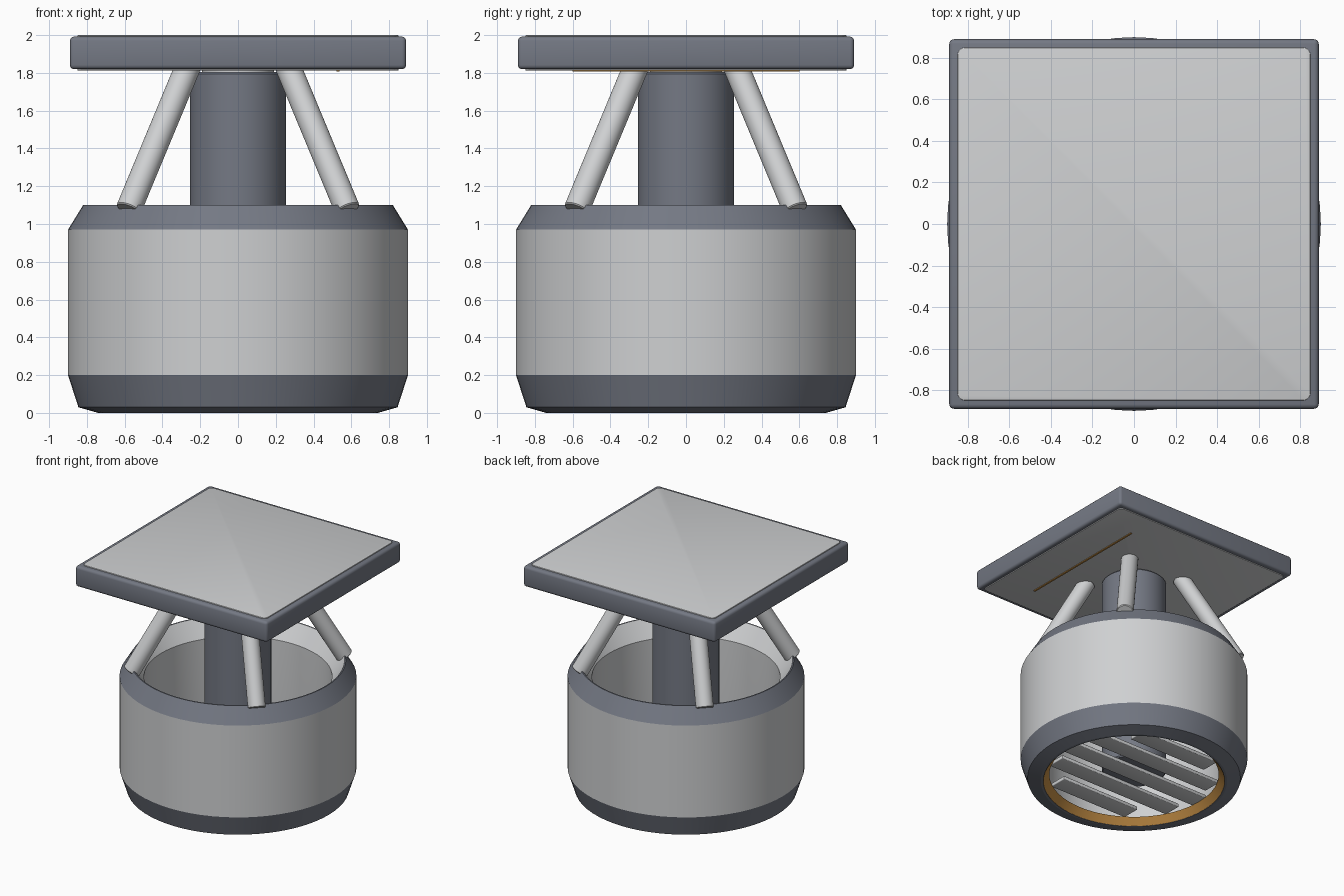
import bpy, bmesh, math
from mathutils import Vector

if "Cube" in bpy.data.objects:
    bpy.data.objects.remove(bpy.data.objects["Cube"])


def material(name, rgb):
    m = bpy.data.materials.new(name)
    m.diffuse_color = (*rgb, 1.0)
    m.use_nodes = True
    m.node_tree.nodes["Principled BSDF"].inputs["Base Color"].default_value = m.diffuse_color
    return m


LIGHT = material("light grey", (0.62, 0.63, 0.64))
DARK = material("slate grey", (0.175, 0.19, 0.23))
ORANGE = material("orange", (0.55, 0.27, 0.06))


def finish(bm, name, mats, angle=30):
    bmesh.ops.recalc_face_normals(bm, faces=bm.faces)
    me = bpy.data.meshes.new(name)
    bm.to_mesh(me)
    bm.free()
    for m in mats:
        me.materials.append(m)
    me.shade_smooth()
    me.set_sharp_from_angle(angle=math.radians(angle))
    ob = bpy.data.objects.new(name, me)
    bpy.context.collection.objects.link(ob)
    return ob


def lathe(name, profile, mats, slots, n=64):
    """Spin a closed (radius, z) loop; slots gives each segment its material."""
    bm = bmesh.new()
    rings = [[bm.verts.new((r * math.cos(2 * math.pi * i / n),
                            r * math.sin(2 * math.pi * i / n), z))
              for i in range(n)] for r, z in profile]
    for k, slot in enumerate(slots):
        a, b = rings[k], rings[(k + 1) % len(rings)]
        for i in range(n):
            j = (i + 1) % n
            bm.faces.new((a[i], a[j], b[j], b[i])).material_index = slot
    return finish(bm, name, mats, 15)


def rod(name, p, q, radius, mat, n=32, bevel=0.006):
    """Capped cylinder from p to q with softened rims."""
    p, q = Vector(p), Vector(q)
    bm = bmesh.new()
    bmesh.ops.create_cone(bm, cap_ends=True, segments=n, radius1=radius,
                          radius2=radius, depth=(q - p).length)
    rims = [e for e in bm.edges if abs(e.verts[0].co.z - e.verts[1].co.z) < 1e-5]
    bmesh.ops.bevel(bm, geom=rims, offset=bevel, segments=1, affect='EDGES')
    turn = (q - p).to_track_quat('Z', 'Y').to_matrix()
    bmesh.ops.transform(bm, matrix=turn.to_4x4(), verts=bm.verts)
    bmesh.ops.translate(bm, vec=(p + q) / 2, verts=bm.verts)
    return finish(bm, name, [mat])


def box(name, lo, hi, mat, bevel=0.0, upright=0.0):
    """Box with optional rounded upright corners and softened edges."""
    bm = bmesh.new()
    bmesh.ops.create_cube(bm, size=1)
    for v in bm.verts:
        v.co = [(a + b) / 2 + c * (b - a) for a, b, c in zip(lo, hi, v.co)]
    if upright:
        edges = [e for e in bm.edges
                 if abs(e.verts[0].co.z - e.verts[1].co.z) > 1e-5]
        bmesh.ops.bevel(bm, geom=edges, offset=upright, segments=4,
                        profile=0.5, affect='EDGES')
    if bevel:
        bmesh.ops.bevel(bm, geom=bm.edges[:], offset=bevel, segments=3,
                        profile=0.5, affect='EDGES')
    return finish(bm, name, [mat])


# Hollow drum: dark lower band, light wall, dark upper chamfer, light inside
lathe("drum",
      [(0.72, 0.0), (0.74, 0.0), (0.845, 0.03), (0.90, 0.20), (0.90, 0.97),
       (0.82, 1.10), (0.81, 1.10), (0.715, 0.965), (0.715, 0.06)],
      [LIGHT, DARK], [1, 1, 1, 0, 1, 1, 0, 0, 1])

# Orange collar inside the bottom opening
lathe("bottom_collar", [(0.72, 0.002), (0.672, 0.06), (0.715, 0.06)],
      [ORANGE], [0, 0, 0])

# Grille slats across the bottom opening
for i in range(-2, 3):
    y = i * 0.245
    half = math.sqrt(0.685 ** 2 - (abs(y) + 0.08) ** 2)
    box("grille_slat", (-half, y - 0.08, 0.06), (half, y + 0.08, 0.09),
        LIGHT, bevel=0.006)

# Central column and its short neck under the plate
rod("column", (0, 0, 0.09), (0, 0, 1.805), 0.255, DARK, n=48, bevel=0.01)
rod("column_neck", (0, 0, 1.79), (0, 0, 1.83), 0.19, LIGHT)

# Four slanted struts from the rim to the plate
for sx in (-1, 1):
    for sy in (-1, 1):
        rod("strut", (sx * 0.58, sy * 0.58, 1.075),
            (sx * 0.262, sy * 0.262, 1.84), 0.068, LIGHT)

# Square top plate with light panels above and below
box("top_plate", (-0.89, -0.89, 1.82), (0.89, 0.89, 1.992), DARK, bevel=0.022)
box("top_panel", (-0.85, -0.85, 1.98), (0.85, 0.85, 2.0), LIGHT,
    bevel=0.004, upright=0.035)
box("under_panel", (-0.85, -0.85, 1.813), (0.85, 0.85, 1.83), LIGHT,
    bevel=0.003, upright=0.035)

# Thin orange strip on the underside
box("under_strip", (0.522, -0.6, 1.807), (0.538, 0.6, 1.815), ORANGE)
